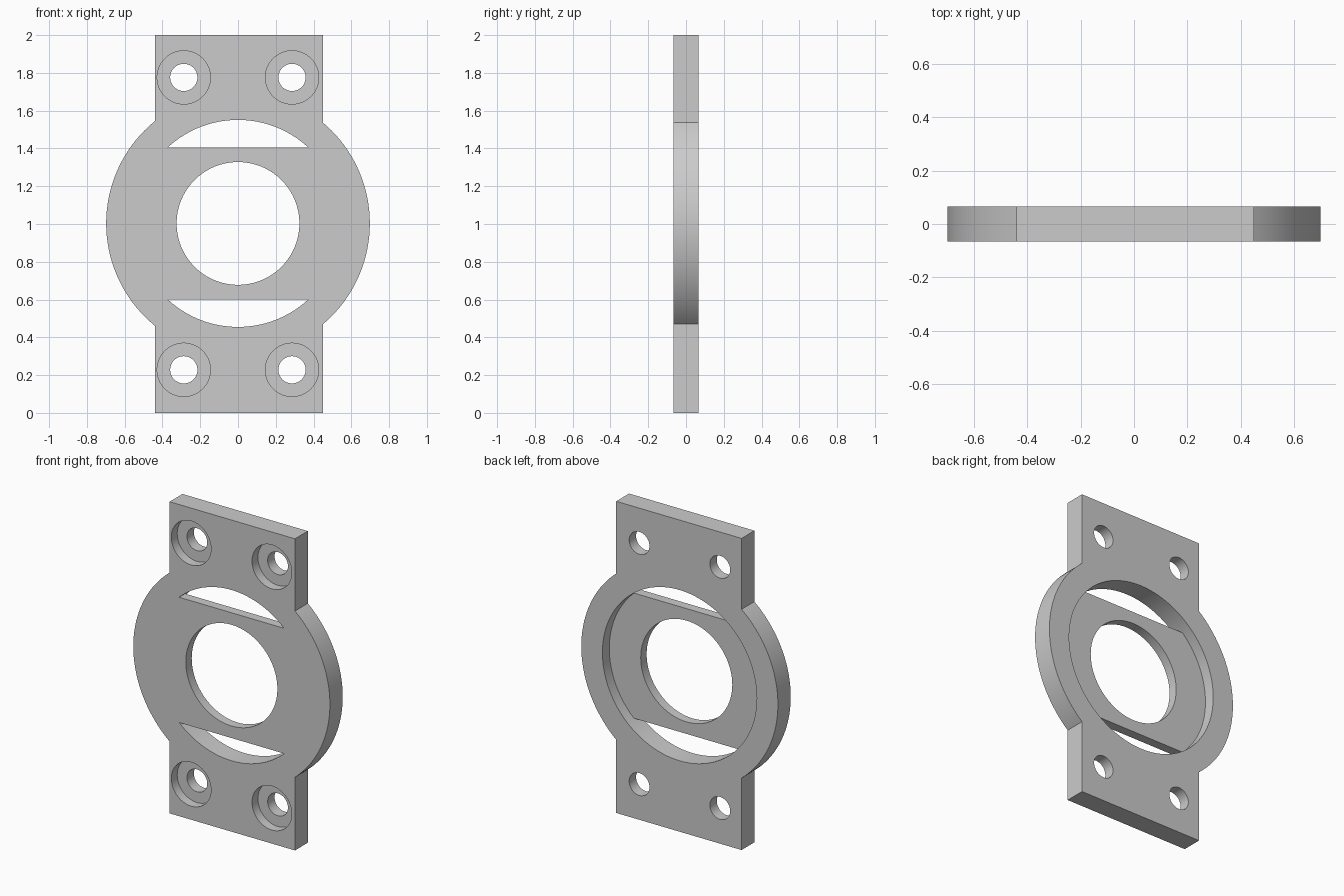
import bpy
import math

if "Cube" in bpy.data.objects:
    bpy.data.objects.remove(bpy.data.objects["Cube"])

HALF = 0.065      # half the plate thickness
MID = 1.003       # height of the ring centre
SIDES = 128


def box(name, x, z, y0, y1):
    """Box from (min, max) pairs in x and z and a depth range in y."""
    bpy.ops.mesh.primitive_cube_add(
        size=1, location=(sum(x) / 2, (y0 + y1) / 2, sum(z) / 2))
    ob = bpy.context.object
    ob.name = name
    ob.scale = (x[1] - x[0], y1 - y0, z[1] - z[0])
    bpy.ops.object.transform_apply(location=True, rotation=True, scale=True)
    return ob


def disc(name, radius, x, z, y0, y1):
    """Cylinder whose axis runs front to back."""
    bpy.ops.mesh.primitive_cylinder_add(
        vertices=SIDES, radius=radius, depth=y1 - y0,
        location=(x, (y0 + y1) / 2, z), rotation=(math.pi / 2, 0, 0))
    ob = bpy.context.object
    ob.name = name
    bpy.ops.object.transform_apply(location=True, rotation=True, scale=True)
    return ob


def combine(target, tool, operation):
    """Apply a boolean and discard the tool."""
    mod = target.modifiers.new(tool.name, 'BOOLEAN')
    mod.operation = operation
    mod.solver = 'EXACT'
    mod.object = tool
    bpy.context.view_layer.objects.active = target
    bpy.ops.object.modifier_apply(modifier=mod.name)
    bpy.data.objects.remove(tool)


# Upright plate joined with the round flange
plate = box("mounting_plate", (-0.44, 0.45), (0, 2), -HALF, HALF)
combine(plate, disc("flange", 0.698, 0, MID, -HALF, HALF), 'UNION')

# Round rear recess, leaving a thin bridge at the front between two slots
recess = disc("recess", 0.548, 0, MID, -0.2, 0.2)
combine(recess, box("bridge", (-1, 1), (MID - 0.402, MID + 0.402), -0.3, -0.005),
        'DIFFERENCE')
combine(plate, recess, 'DIFFERENCE')

# Central bore through the bridge
combine(plate, disc("bore", 0.325, 0, MID, -0.2, 0.2), 'DIFFERENCE')

# Counterbored screw holes at the corners
for x in (-0.287, 0.286):
    for z in (0.228, 1.776):
        combine(plate, disc("counterbore", 0.141, x, z, -0.2, -0.005), 'DIFFERENCE')
        combine(plate, disc("screw_hole", 0.072, x, z, -0.2, 0.2), 'DIFFERENCE')

# Plain grey finish
grey = bpy.data.materials.new("plain_grey")
grey.use_nodes = True
colour = (0.6, 0.6, 0.6, 1)
grey.diffuse_color = colour
grey.node_tree.nodes["Principled BSDF"].inputs["Base Color"].default_value = colour
plate.data.materials.clear()
plate.data.materials.append(grey)
for face in plate.data.polygons:
    face.material_index = 0

# Smooth round walls, crisp edges
bpy.ops.object.select_all(action='DESELECT')
plate.select_set(True)
bpy.context.view_layer.objects.active = plate
bpy.ops.object.shade_smooth_by_angle(angle=math.radians(30))
